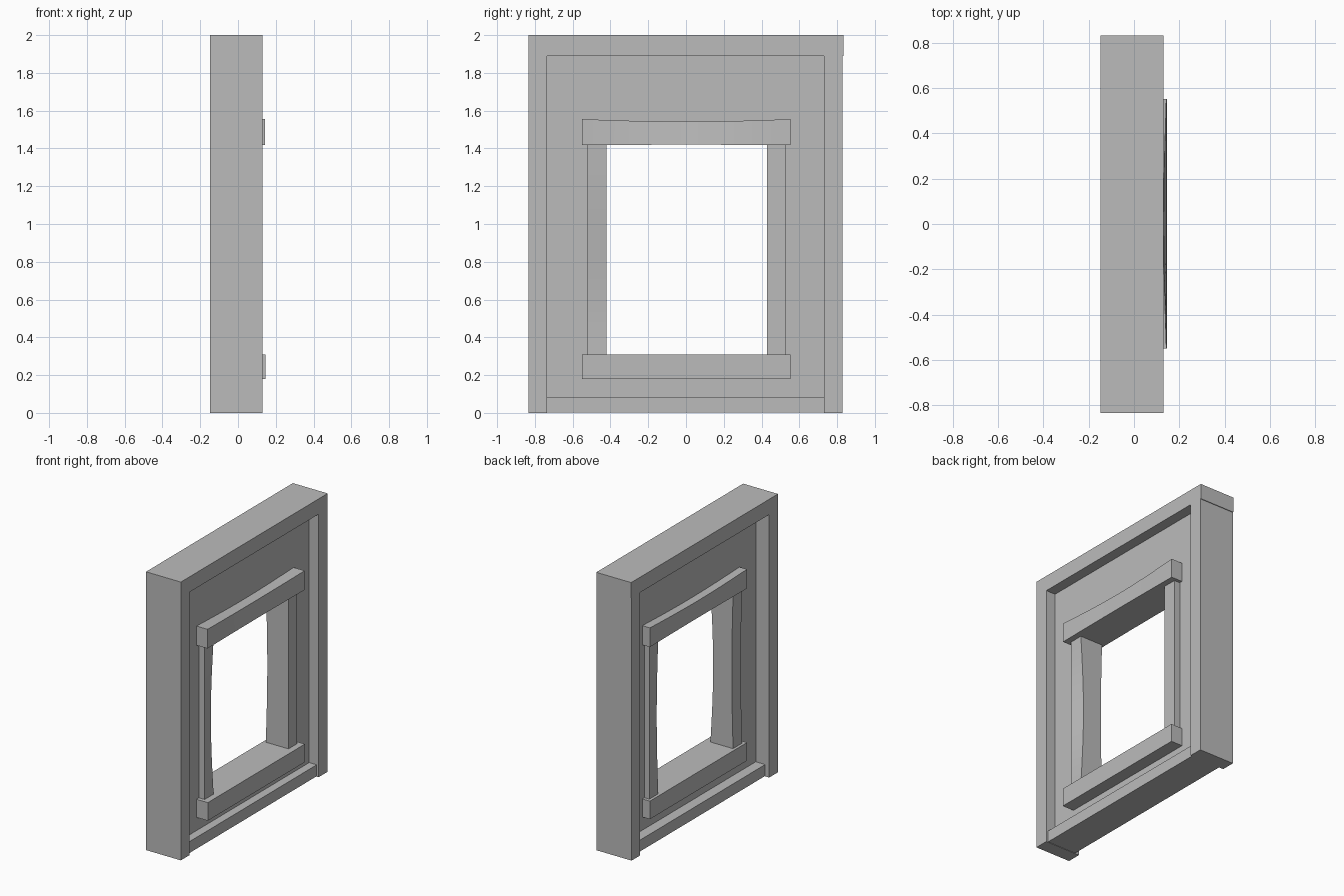
import bpy
import bmesh
import math
from mathutils import Vector

cube = bpy.data.objects.get("Cube")
if cube:
    bpy.data.objects.remove(cube, do_unlink=True)

grey = bpy.data.materials.new("plain grey")
grey.use_nodes = True
tone = (0.5, 0.5, 0.5, 1)
grey.diffuse_color = tone
grey.node_tree.nodes["Principled BSDF"].inputs["Base Color"].default_value = tone


def box(name, x, y, z, long_axis=None, bow=None):
    """Box from ranges; bow(side, t) returns an offset that weathers a long timber."""
    lo, hi = Vector((x[0], y[0], z[0])), Vector((x[1], y[1], z[1]))
    size, mid = hi - lo, (lo + hi) / 2
    bm = bmesh.new()
    bmesh.ops.create_cube(bm, size=1)
    if bow:
        edges = [e for e in bm.edges
                 if abs((e.verts[0].co - e.verts[1].co)[long_axis]) > 0.5]
        bmesh.ops.subdivide_edges(bm, edges=edges, cuts=7, use_grid_fill=True)
    for v in bm.verts:
        unit = v.co.copy()
        v.co = mid + Vector(a * b for a, b in zip(unit, size))
        if bow:
            v.co += Vector(bow(unit, math.cos(math.pi * unit[long_axis])))
    bmesh.ops.recalc_face_normals(bm, faces=bm.faces)
    mesh = bpy.data.meshes.new(name)
    bm.to_mesh(mesh)
    bm.free()
    mesh.materials.append(grey)
    obj = bpy.data.objects.new(name, mesh)
    bpy.context.collection.objects.link(obj)
    if bow:
        bpy.ops.object.select_all(action='DESELECT')
        obj.select_set(True)
        bpy.context.view_layer.objects.active = obj
        bpy.ops.object.shade_smooth_by_angle(angle=math.radians(30))
    return obj


# Outer frame
depth = (-0.147, 0.13)
box("right_post", depth, (-0.835, -0.735), (0, 1.89))
box("left_post", depth, (0.73, 0.828), (0, 1.89))
box("top_rail", depth, (-0.835, 0.833), (1.89, 2))
box("bottom_rail", (-0.115, 0.115), (-0.735, 0.73), (0.003, 0.085))

# Wall panel, built around the opening
panel = (-0.04, 0.055)
box("panel_right", panel, (-0.735, -0.47), (0.085, 1.89))
box("panel_left", panel, (0.48, 0.73), (0.085, 1.89))
box("panel_top", panel, (-0.47, 0.48), (1.48, 1.89))
box("panel_bottom", panel, (-0.47, 0.48), (0.085, 0.25))


# Window timbers, slightly worn in the middle
def worn_jamb(unit, t):
    inner = unit.y > 0
    return (-0.022 * t if unit.x > 0 and inner else 0.01 * t if unit.x < 0 else 0, 0, 0)


def worn_left_jamb(unit, t):
    return (0.012 * t if unit.x < 0 and unit.y < 0 else 0, 0, 0)


def worn_header(unit, t):
    if unit.z > 0:
        return (-0.012 * t if unit.x > 0 else 0, 0, -0.013 * t)
    return (0, 0, 0.003 * t)


box("right_jamb", (-0.08, 0.10), (-0.522, -0.42), (0.31, 1.418), 2, worn_jamb)
box("left_jamb", (-0.08, 0.10), (0.43, 0.53), (0.31, 1.422), 2, worn_left_jamb)
box("header", (-0.10, 0.143), (-0.55, 0.553), (1.417, 1.555), 1, worn_header)
box("sill", (-0.10, 0.145), (-0.55, 0.553), (0.18, 0.31))
